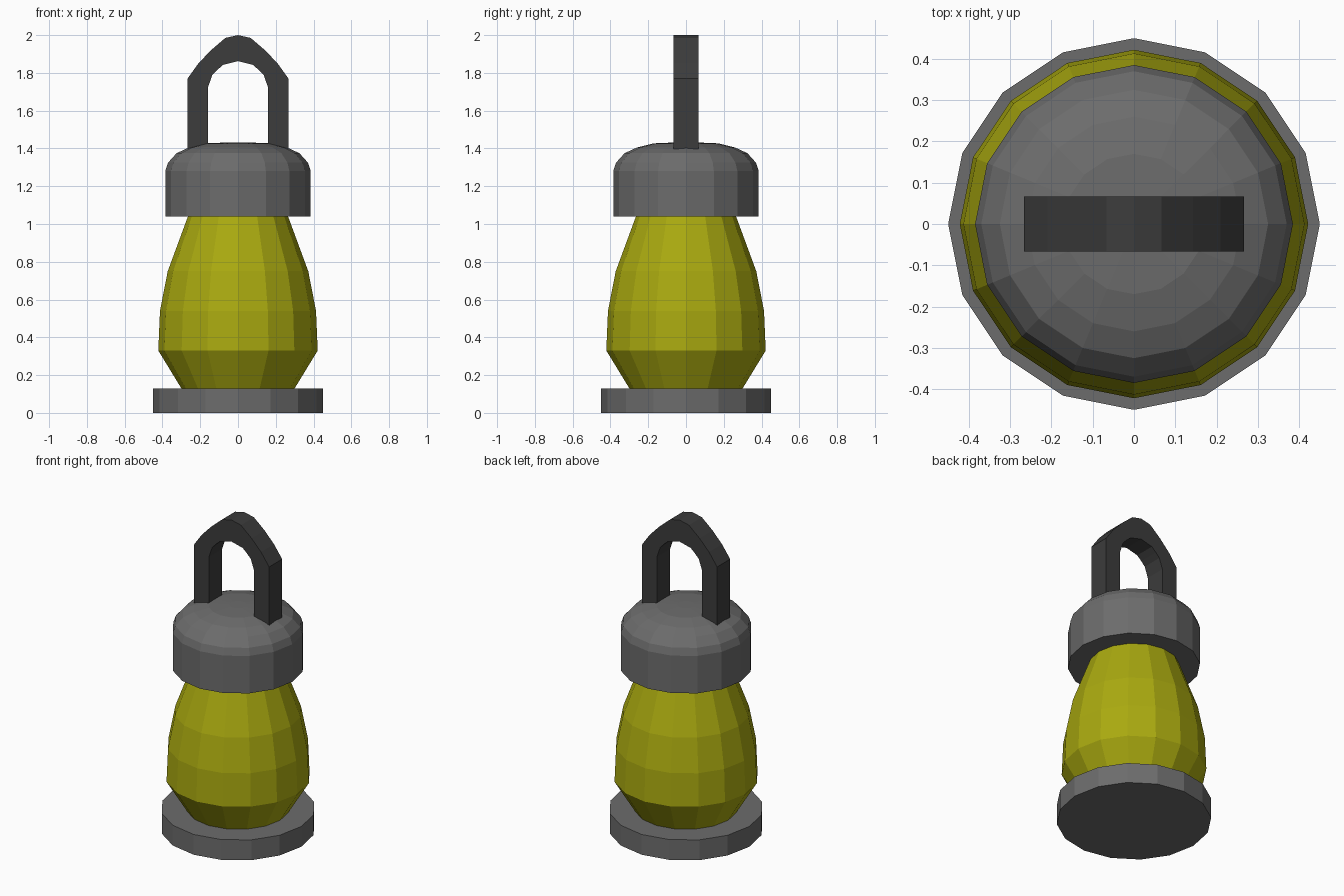
import bpy, bmesh
from math import cos, sin, tau

if "Cube" in bpy.data.objects:
    bpy.data.objects.remove(bpy.data.objects["Cube"])

SIDES = 16


def material(name, rgb):
    m = bpy.data.materials.new(name)
    m.diffuse_color = (*rgb, 1)
    m.use_nodes = True
    m.node_tree.nodes["Principled BSDF"].inputs["Base Color"].default_value = m.diffuse_color
    return m


def finish(bm, name, mat):
    bmesh.ops.recalc_face_normals(bm, faces=bm.faces)
    mesh = bpy.data.meshes.new(name)
    bm.to_mesh(mesh)
    bm.free()
    mesh.materials.append(mat)
    ob = bpy.data.objects.new(name, mesh)
    bpy.context.collection.objects.link(ob)
    return ob


def lathe(name, profile, mat):
    """Faceted solid of revolution from (radius, z) pairs, closed at both ends."""
    bm = bmesh.new()
    rings = [[bm.verts.new((r * cos(tau * i / SIDES), r * sin(tau * i / SIDES), z))
              for i in range(SIDES)] for r, z in profile]
    for a, b in zip(rings, rings[1:]):
        for i in range(SIDES):
            j = (i + 1) % SIDES
            bm.faces.new((a[i], a[j], b[j], b[i]))
    bm.faces.new(rings[0])
    bm.faces.new(rings[-1])
    return finish(bm, name, mat)


def arch(name, outer, inner, half_depth, mat):
    """Arch strip; half outlines run from foot to crown and are mirrored in x."""
    def full(half):
        return [(-x, z) for x, z in half] + [(x, z) for x, z in half[-2::-1]]
    bm = bmesh.new()
    sections = []
    for (ox, oz), (ix, iz) in zip(full(outer), full(inner)):
        sections.append([bm.verts.new(p) for p in (
            (ox, -half_depth, oz), (ox, half_depth, oz),
            (ix, half_depth, iz), (ix, -half_depth, iz))])
    for a, b in zip(sections, sections[1:]):
        for i in range(4):
            j = (i + 1) % 4
            bm.faces.new((a[i], a[j], b[j], b[i]))
    bm.faces.new(sections[0])
    bm.faces.new(sections[-1])
    return finish(bm, name, mat)


grey = material("grey_metal", (0.15, 0.15, 0.15))
dark = material("dark_metal", (0.045, 0.045, 0.045))
yellow = material("yellow_glass", (0.4, 0.4, 0.005))

# Foot disc
lathe("base", [(0.45, 0), (0.45, 0.13)], grey)

# Bulging lamp body
lathe("glass_body", [(0.30, 0.13), (0.422, 0.33), (0.413, 0.54),
                     (0.372, 0.75), (0.265, 1.04)], yellow)

# Domed lid
lathe("lid", [(0.385, 1.04), (0.385, 1.28), (0.37, 1.325), (0.325, 1.375),
              (0.26, 1.405), (0.17, 1.427), (0.05, 1.432)], grey)

# Carrying handle
arch("handle",
     [(0.267, 1.36), (0.267, 1.77), (0.21, 1.85), (0.143, 1.92), (0.067, 1.985), (0, 2.0)],
     [(0.16, 1.36), (0.16, 1.72), (0.137, 1.787), (0.11, 1.815), (0.08, 1.842), (0, 1.862)],
     0.066, dark)
